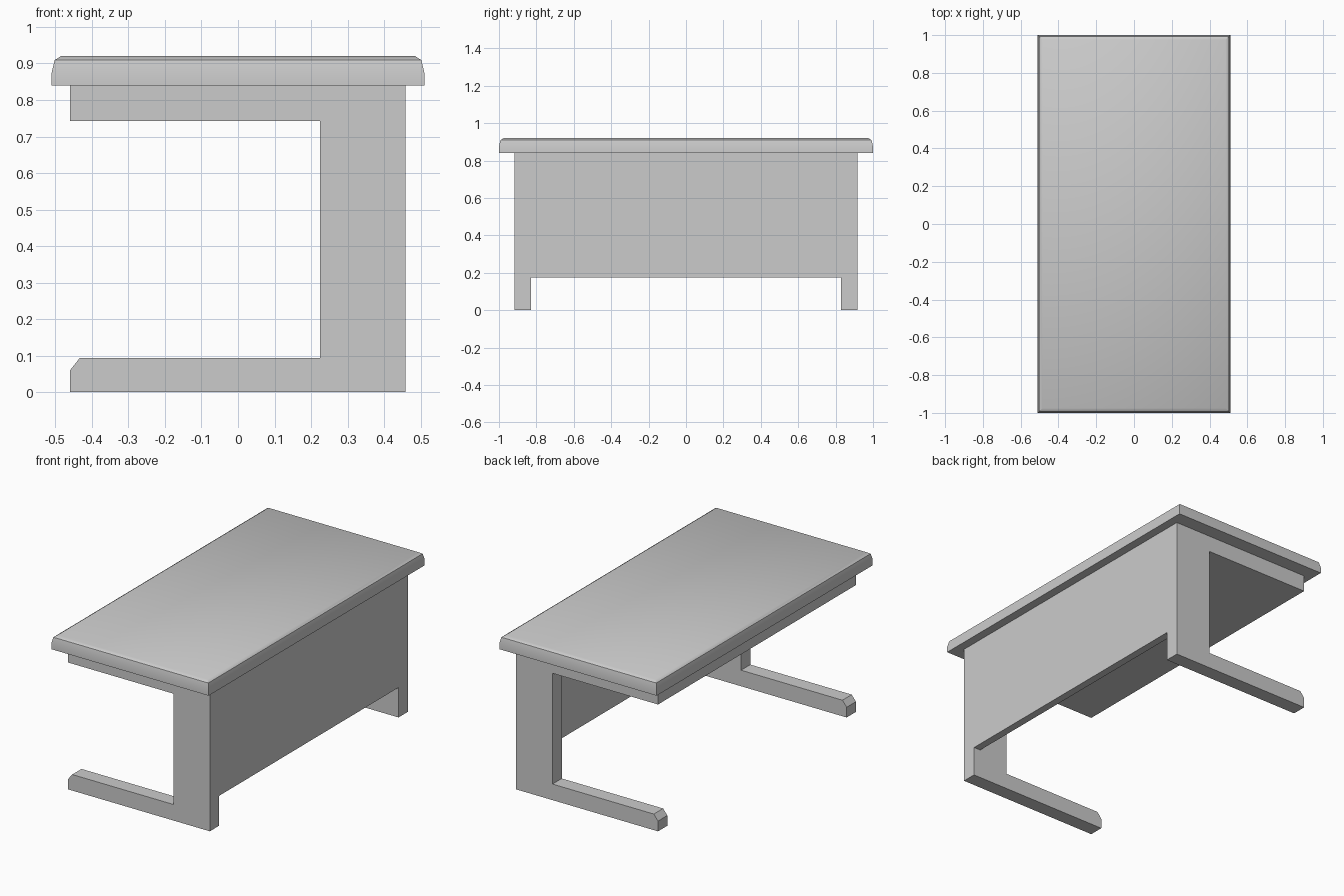
import bpy, bmesh, math

cube = bpy.data.objects.get("Cube")
if cube:
    bpy.data.objects.remove(cube, do_unlink=True)

GREY = (0.6, 0.6, 0.6, 1.0)
mat = bpy.data.materials.new("plain grey")
mat.use_nodes = True
mat.diffuse_color = GREY
mat.node_tree.nodes["Principled BSDF"].inputs["Base Color"].default_value = GREY


def loft(name, rings):
    """Closed solid skinned through matching rings of points."""
    bm = bmesh.new()
    loops = [[bm.verts.new(p) for p in ring] for ring in rings]
    n = len(loops[0])
    for a, b in zip(loops, loops[1:]):
        for i in range(n):
            j = (i + 1) % n
            bm.faces.new((a[i], a[j], b[j], b[i]))
    bm.faces.new(loops[0][::-1])
    bm.faces.new(loops[-1])
    bmesh.ops.recalc_face_normals(bm, faces=bm.faces)
    mesh = bpy.data.meshes.new(name)
    bm.to_mesh(mesh)
    bm.free()
    mesh.materials.append(mat)
    obj = bpy.data.objects.new(name, mesh)
    bpy.context.collection.objects.link(obj)
    return obj


def rect(x0, x1, y, z):
    return [(x0, -y, z), (x1, -y, z), (x1, y, z), (x0, y, z)]


# Shared heights: underside of the block and underside of the desk top
BLOCK_Z, TOP_Z = 0.743, 0.84

# Desk top: slab with a softened upper rim, as (inset, height)
rim = [(0, TOP_Z), (0, 0.875), (0.008, 0.909), (0.025, 0.92)]
top = loft("desk_top", [rect(-0.51 + i, 0.51 - i, 1 - i, z) for i, z in rim])
bpy.ops.object.select_all(action="DESELECT")
top.select_set(True)
bpy.context.view_layer.objects.active = top
bpy.ops.object.shade_smooth_by_angle(angle=math.radians(40))

# Solid block running the full length under the desk top
loft("under_top_block", [rect(-0.46, 0.459, 0.916, z) for z in (BLOCK_Z, TOP_Z)])

# End legs: foot and post in one profile
profile = [(-0.46, 0), (0.459, 0), (0.459, BLOCK_Z), (0.224, BLOCK_Z),
           (0.224, 0.094), (-0.433, 0.094), (-0.46, 0.06)]
for side, name in ((-1, "front_leg"), (1, "back_leg")):
    loft(name, [[(x, side * y, z) for x, z in profile] for y in (0.83, 0.916)])

# Modesty panel between the legs, flush with the posts
loft("modesty_panel", [rect(0.414, 0.459, 0.83, z) for z in (0.175, BLOCK_Z)])
